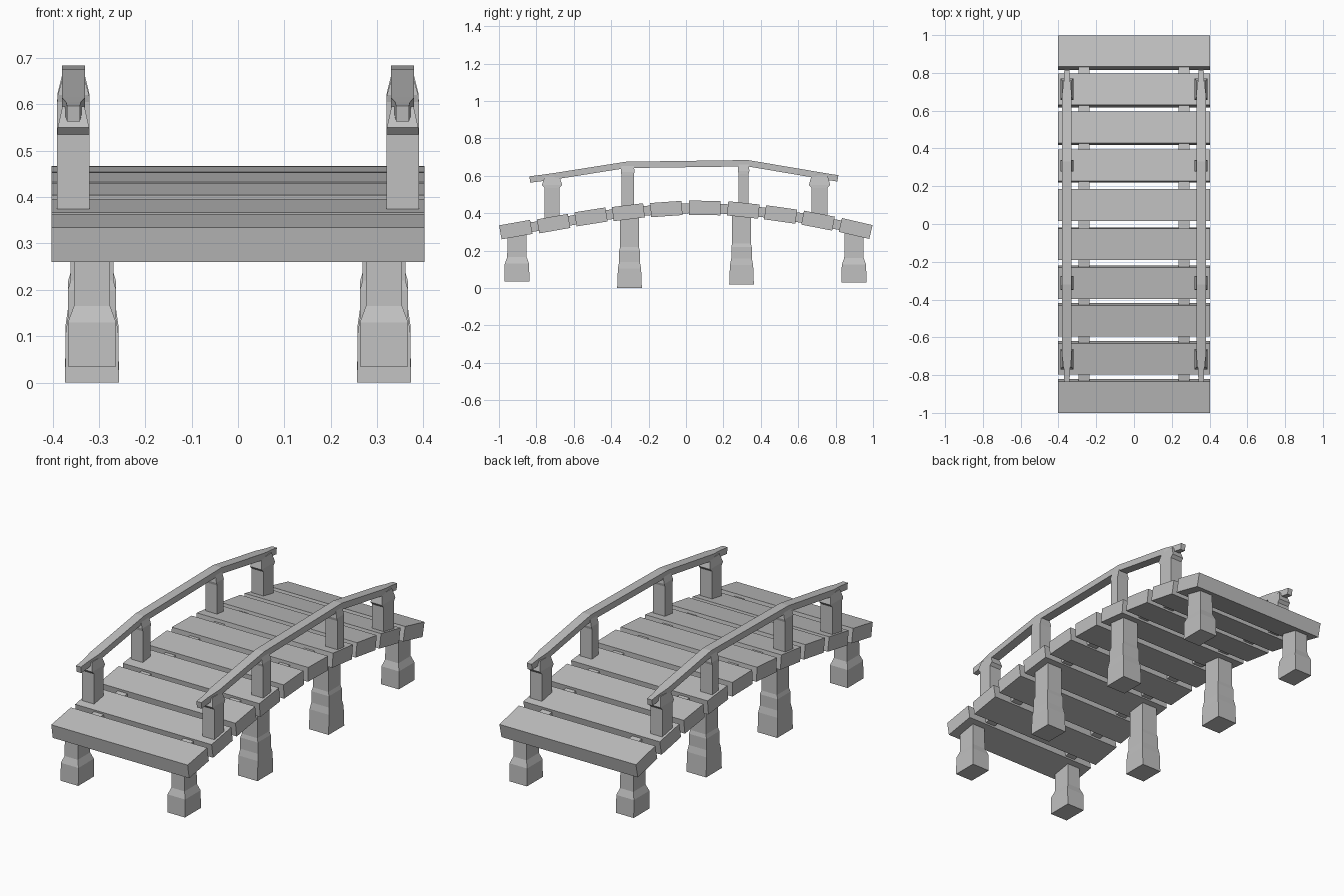
import bpy
import bmesh
import math
from mathutils import Vector

old = bpy.data.objects.get("Cube")
if old:
    bpy.data.objects.remove(old, do_unlink=True)

GREY = (0.53, 0.53, 0.53, 1)
grey = bpy.data.materials.new("weathered grey")
grey.use_nodes = True
grey.diffuse_color = GREY
grey.node_tree.nodes["Principled BSDF"].inputs["Base Color"].default_value = GREY


def loft(name, rings):
    """Join a row of four-cornered rings into one closed, flat-faced solid."""
    bm = bmesh.new()
    loops = [[bm.verts.new(p) for p in ring] for ring in rings]
    for a, b in zip(loops, loops[1:]):
        for i in range(4):
            j = (i + 1) % 4
            bm.faces.new((a[i], a[j], b[j], b[i]))
    bm.faces.new(loops[0])
    bm.faces.new(loops[-1])
    bmesh.ops.recalc_face_normals(bm, faces=bm.faces)
    mesh = bpy.data.meshes.new(name)
    bm.to_mesh(mesh)
    bm.free()
    mesh.materials.append(grey)
    obj = bpy.data.objects.new(name, mesh)
    bpy.context.collection.objects.link(obj)
    return obj


def column(name, x, y, tiers):
    """Upright block; each tier is (height, half width, half depth)."""
    return loft(name, [[(x + sx * w, y + sy * d, z)
                        for sx, sy in ((-1, -1), (1, -1), (1, 1), (-1, 1))]
                       for z, w, d in tiers])


def beam(name, x, path, thickness):
    """Bar following a side path of (y, z, half width)."""
    rings = []
    for i, (y, z, w) in enumerate(path):
        before, after = path[max(i - 1, 0)], path[min(i + 1, len(path) - 1)]
        along = Vector((0, after[0] - before[0], after[1] - before[1])).normalized()
        up = Vector((0, -along.z, along.y)) * thickness / 2
        centre = Vector((x, y, z))
        side = Vector((w, 0, 0))
        rings.append([centre - side - up, centre + side - up,
                      centre + side + up, centre - side + up])
    return loft(name, rings)


# Deck planks: (y, z, tilt in degrees) along the arch
planks = [(-0.91, 0.312, 10), (-0.708, 0.344, 10), (-0.508, 0.38, 9),
          (-0.308, 0.405, 7), (-0.105, 0.422, 4), (0.10, 0.428, -1),
          (0.306, 0.417, -6), (0.506, 0.393, -8), (0.706, 0.36, -11),
          (0.907, 0.318, -13)]
for n, (y, z, tilt) in enumerate(planks, 1):
    bpy.ops.mesh.primitive_cube_add(size=1, location=(0, y, z),
                                    rotation=(math.radians(tilt), 0, 0))
    plank = bpy.context.object
    plank.name = f"deck_plank_{n}"
    plank.scale = (0.805, 0.168, 0.076)
    plank.data.materials.append(grey)

# Support legs: short ones at the ends, tall stepped ones in the middle
end_tiers = [(0.03, 0.052, 0.067), (0.125, 0.052, 0.065),
             (0.16, 0.039, 0.052), (0.30, 0.038, 0.05)]
mid_tiers = [(0, 0.058, 0.066), (0.105, 0.057, 0.062), (0.14, 0.052, 0.055),
             (0.2, 0.052, 0.055), (0.22, 0.046, 0.05), (0.4, 0.046, 0.05)]
legs = [(-0.904, 0.005, end_tiers), (-0.302, 0, mid_tiers),
        (0.297, 0.018, mid_tiers), (0.898, 0, end_tiers)]

# Railing posts: (y, foot, shoulder, top, half depth)
posts = [(-0.716, 0.34, 0.535, 0.595, 0.04), (-0.312, 0.41, 0.605, 0.655, 0.033),
         (0.308, 0.42, 0.61, 0.665, 0.027), (0.714, 0.36, 0.535, 0.6, 0.043)]

rail_path = [(-0.835, 0.58, 0.014), (-0.77, 0.588, 0.016), (-0.70, 0.598, 0.025),
             (-0.32, 0.658, 0.025), (0.33, 0.667, 0.025), (0.69, 0.606, 0.025),
             (0.76, 0.594, 0.016), (0.812, 0.586, 0.014)]

for side, s in (("left", 1), ("right", -1)):
    for n, (y, lift, tiers) in enumerate(legs, 1):
        column(f"{side}_leg_{n}", s * 0.315, y,
               [(z + lift, w, d) for z, w, d in tiers])
    for n, (y, foot, shoulder, top, depth) in enumerate(posts, 1):
        flare = 0.014 if n in (1, 4) else 0.004
        column(f"{side}_rail_post_{n}", s * 0.355, y,
               [(foot, 0.035, depth), (shoulder, 0.035, depth),
                (shoulder + 0.015, 0.034, depth + flare), (top, 0.024, depth)])
    beam(f"{side}_handrail", s * 0.355, rail_path, 0.034)
    # Stringer running beneath the deck through all planks
    beam(f"{side}_stringer", s * 0.265,
         [(y, z, 0.029) for y, z, tilt in planks], 0.052)
